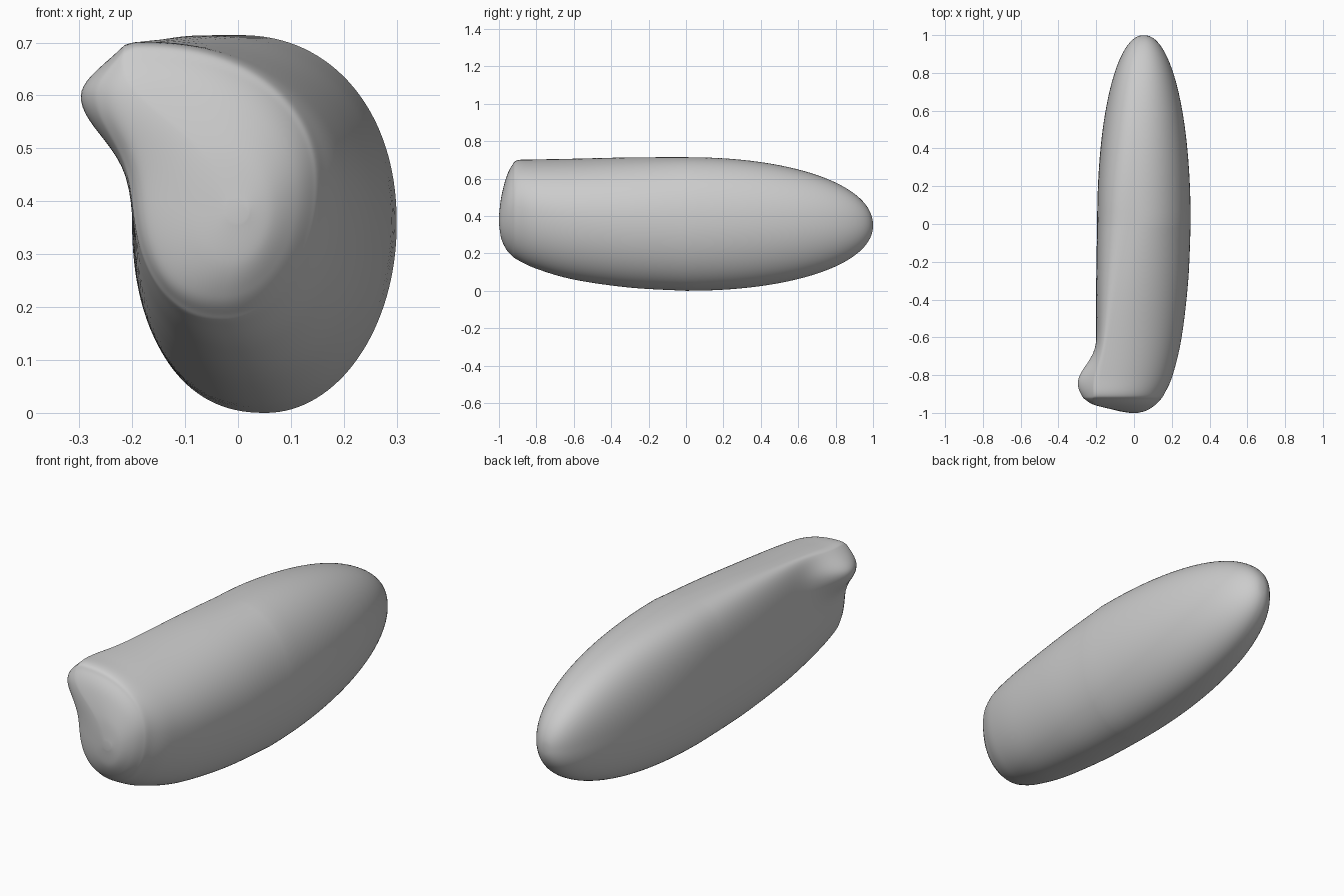
import bpy, bmesh, math

cube = bpy.data.objects.get("Cube")
if cube:
    bpy.data.objects.remove(cube, do_unlink=True)

# Front stations: y, left x, right x, bottom z, top z, crest position across the width
STATIONS = [
    (-1, -.02, .02, .36, .4, .4), (-.988, -.09, .065, .28, .5, .3),
    (-.96, -.17, .11, .22, .61, .15), (-.93, -.195, .14, .187, .67, .07),
    (-.9, -.2, .16, .165, .698, .05), (-.8, -.2, .205, .118, .702, .07),
    (-.6, -.2, .252, .06, .706, .14), (-.3, -.2, .287, .017, .713, .27),
    (0, -.195, .3, 0, .714, .4)]
STEPS, BACK_RINGS, SEGMENTS = 8, 28, 128


def spline(a, b, c, d, t):
    """Smooth blend from b to c with slopes taken from the neighbours."""
    return b + t / 2 * (c - a + t * (2*a - 5*b + 4*c - d + t * (3*(b - c) + d - a)))


def all_stations():
    # Blunt front end
    last = len(STATIONS) - 1
    for i in range(last):
        quad = [STATIONS[min(max(i + k, 0), last)] for k in (-1, 0, 1, 2)]
        for s in range(STEPS):
            yield [spline(*vals, s / STEPS) for vals in zip(*quad)]
    # Rounded back half
    for i in range(BACK_RINGS):
        a = math.pi / 2 * i / BACK_RINGS
        y, r = math.sin(a) ** .95, math.cos(a) ** .95
        yield y, .0525 - .2475 * r, .0525 + .2475 * r, .35 - .35 * r, .35 + .364 * r, .5 - .1 * r


def bump(v, centre, low, high):
    d = (v - centre) / (low if v < centre else high)
    return math.exp(-d * d / 2)


def section_point(y, left, right, bottom, top, crest, angle):
    """Rounded section whose crest sits towards the flat side at the front."""
    c, s = math.cos(angle), math.sin(angle)
    upper = s > 0
    cx = left + (right - left) * (crest if upper else .5)
    cz = (bottom + top) / 2
    if c < 0:
        n = 2.3 + .9 * bump(y, -.1, .5, .3) if upper else 2.3
    else:
        n = 2.15 if upper else 2
    px, pz = abs(c) ** (2 / n), abs(s) ** (2 / n)
    x = cx + px * ((right if c > 0 else left) - cx)
    z = cz + pz * ((top if upper else bottom) - cz)
    # Knob swelling out of the flat side at the front upper corner
    if c < 0:
        x -= .1 * min(1, 3 * px) * bump(z, .6, .075, .06) * bump(y, -.84, .1, .09)
    return x, y, z


# Lofted body
bm = bmesh.new()
rings = [[bm.verts.new(section_point(*st, 2 * math.pi * k / SEGMENTS))
          for k in range(SEGMENTS)] for st in all_stations()]
for a, b in zip(rings, rings[1:]):
    for k in range(SEGMENTS):
        m = (k + 1) % SEGMENTS
        bm.faces.new((a[k], a[m], b[m], b[k]))
bm.faces.new(rings[0])
bm.faces.new(rings[-1])
bmesh.ops.recalc_face_normals(bm, faces=bm.faces)
mesh = bpy.data.meshes.new("body")
bm.to_mesh(mesh)
bm.free()
body = bpy.data.objects.new("body", mesh)
bpy.context.collection.objects.link(body)

# Plain grey
grey = bpy.data.materials.new("grey")
grey.use_nodes = True
colour = (.6, .6, .6, 1)
grey.diffuse_color = colour
grey.node_tree.nodes["Principled BSDF"].inputs["Base Color"].default_value = colour
mesh.materials.append(grey)

bpy.ops.object.select_all(action="DESELECT")
body.select_set(True)
bpy.context.view_layer.objects.active = body
bpy.ops.object.shade_smooth_by_angle(angle=math.radians(50))
